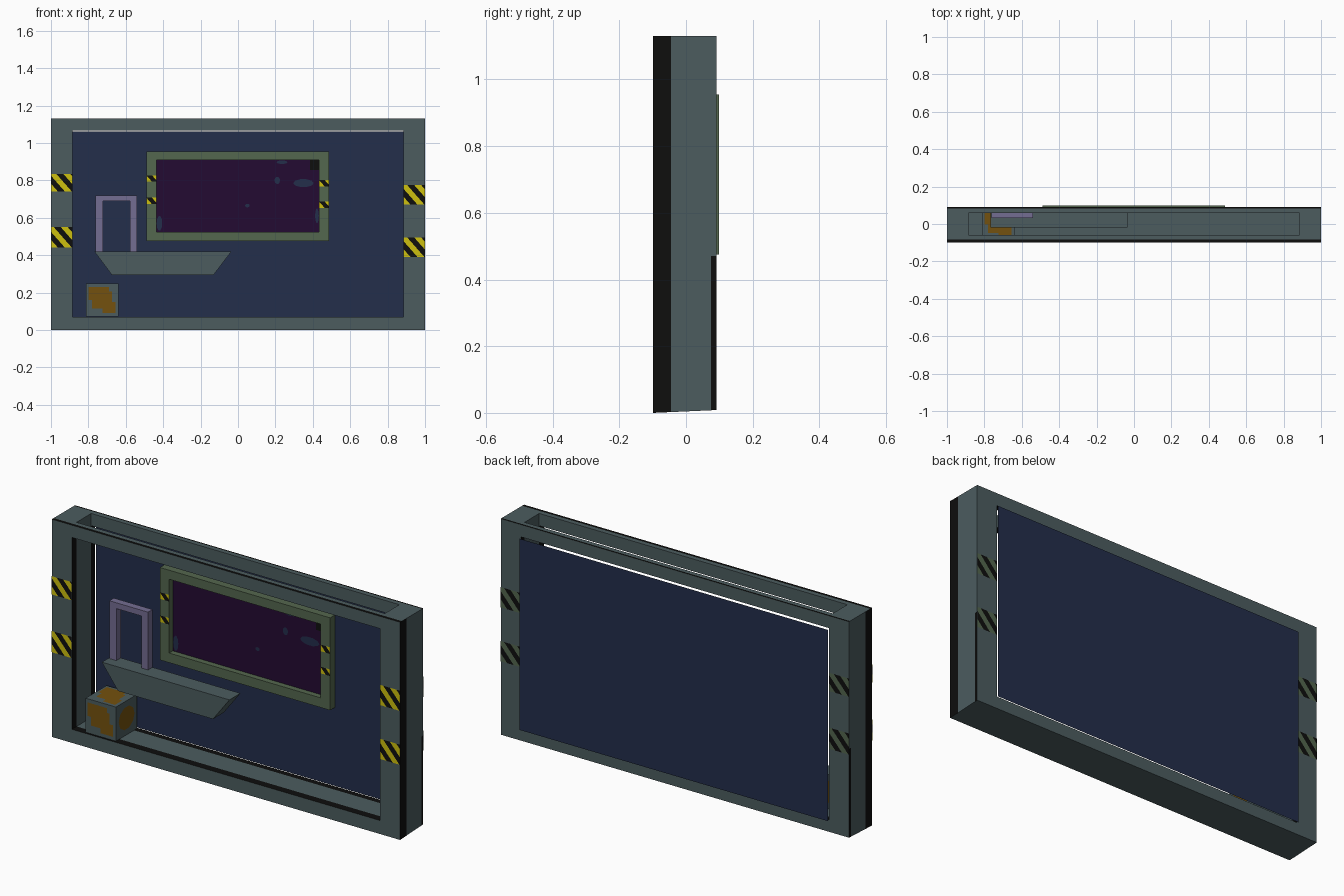
import bpy, bmesh, math
from mathutils import Vector

if "Cube" in bpy.data.objects:
    bpy.data.objects.remove(bpy.data.objects["Cube"])


def material(name, r, g, b):
    lin = lambda c: ((c / 255 + 0.055) / 1.055) ** 2.4 if c > 10 else c / 255 / 12.92
    m = bpy.data.materials.new(name)
    m.diffuse_color = (lin(r), lin(g), lin(b), 1)
    m.use_nodes = True
    m.node_tree.nodes["Principled BSDF"].inputs["Base Color"].default_value = m.diffuse_color
    return m


GREY = material("slate grey", 76, 92, 95)
BLACK = material("grime black", 14, 14, 13)
BLUE = material("wall blue", 35, 46, 75)
GREEN = material("window green", 84, 103, 78)
SCREEN = material("dark violet", 36, 11, 50)
LILAC = material("lilac", 116, 109, 146)
RUST = material("rust orange", 116, 81, 14)
YELLOW = material("warning yellow", 206, 192, 14)


def finish(name, bm, mats):
    me = bpy.data.meshes.new(name)
    bm.to_mesh(me)
    bm.free()
    for m in mats:
        me.materials.append(m)
    ob = bpy.data.objects.new(name, me)
    bpy.context.collection.objects.link(ob)
    return ob


def cells(name, xs, ys, zs, solid, mats, rule=None, warp=None):
    """Closed shell around the solid cells of a grid; no faces inside."""
    bm = bmesh.new()
    axes = (xs, ys, zs)
    cache = {}

    def vert(i):
        if i not in cache:
            cache[i] = bm.verts.new([axes[a][i[a]] for a in range(3)])
        return cache[i]

    def full(c):
        if any(c[a] < 0 or c[a] >= len(axes[a]) - 1 for a in range(3)):
            return False
        return solid(*[(axes[a][c[a]] + axes[a][c[a] + 1]) / 2 for a in range(3)])

    for i in range(len(xs) - 1):
        for j in range(len(ys) - 1):
            for k in range(len(zs) - 1):
                c = (i, j, k)
                if not full(c):
                    continue
                for a in range(3):
                    for s in (0, 1):
                        n = list(c)
                        n[a] += 2 * s - 1
                        if full(n):
                            continue
                        u, v = (a + 1) % 3, (a + 2) % 3
                        loop = []
                        for du, dv in ((0, 0), (1, 0), (1, 1), (0, 1)):
                            p = list(c)
                            p[a] += s
                            p[u] += du
                            p[v] += dv
                            loop.append(vert(tuple(p)))
                        f = bm.faces.new(loop if s else loop[::-1])
                        f.normal_update()
                        if rule:
                            f.material_index = rule(f.calc_center_median(), f.normal)
    if warp:
        for v in bm.verts:
            warp(v.co)
    return finish(name, bm, mats)


def sheet(name, pts, mat):
    bm = bmesh.new()
    bm.faces.new([bm.verts.new(p) for p in pts])
    return finish(name, bm, [mat])


def rect(name, x0, x1, z0, z1, y, mat):
    return sheet(name, [(x0, y, z0), (x1, y, z0), (x1, y, z1), (x0, y, z1)], mat)


def blob(name, x, z, rx, rz, y, mat):
    t = [2 * math.pi * i / 10 for i in range(10)]
    return sheet(name, [(x + rx * math.cos(a), y, z + rz * math.sin(a)) for a in t], mat)


def hazard(name, x0, x1, z0, z1, y, base, period, slope=1):
    """Flat plate cut into diagonal bands."""
    bm = bmesh.new()
    bm.faces.new([bm.verts.new(p) for p in
                  ((x0, y, z0), (x1, y, z0), (x1, y, z1), (x0, y, z1))])
    n = Vector((slope * 0.75, 0, 0.66))
    o = Vector((x0 if slope > 0 else x1, y, z0))
    for i in range(1, 12):
        bmesh.ops.bisect_plane(bm, geom=bm.verts[:] + bm.edges[:] + bm.faces[:],
                               plane_co=o + n * period / 2 * i, plane_no=n)
    for f in bm.faces:
        d = (f.calc_center_median() - o).dot(n)
        f.material_index = int(d / (period / 2)) % 2
    return finish(name, bm, [base, BLACK])


# Outer frame: open front, slot along the top, grimy edges
def frame_solid(x, y, z):
    if abs(x) > 0.885 or z < 0.07:
        return True
    return z > 1.066 and abs(y) > 0.06


def frame_grime(c, n):
    if abs(n.y) > 0.5 or n.z < -0.5 and c.z < 0.1:
        return 0
    if abs(n.x) > 0.5 and abs(c.x) > 0.95:
        return int(c.y < -0.045 or (c.y > 0.075 and c.z < 0.47))
    if n.z > 0.5 and c.z > 1.1:
        return int(c.y < -0.084 or c.y > 0.083)
    return int(c.y < -0.06 or c.y > 0.06)


def tilt_base(co):
    if co.z < 0.001:
        co.z = (co.y + 0.099) * 0.045


cells("outer_frame", [-1, -0.885, 0.885, 1],
      [-0.099, -0.084, -0.06, -0.045, 0.06, 0.075, 0.083, 0.091],
      [0, 0.07, 0.47, 1.066, 1.13], frame_solid, [GREY, BLACK], frame_grime, tilt_base)

# Back wall sheet, standing just behind the frame
rect("back_wall", -0.885, 0.885, 0.067, 1.06, 0.1, BLUE)

# Window surround and pane
cells("window_frame", [-0.49, -0.437, 0.433, 0.487], [0.06, 0.0995],
      [0.475, 0.525, 0.908, 0.955],
      lambda x, y, z: not (abs(x) < 0.3 and 0.53 < z < 0.9), [GREEN])
rect("window_pane", -0.437, 0.433, 0.525, 0.908, 0.09, SCREEN)
for i, (x, z, rx, rz) in enumerate(((0.235, 0.897, 0.03, 0.01), (0.35, 0.785, 0.055, 0.022),
                                    (0.21, 0.8, 0.015, 0.02), (-0.42, 0.57, 0.015, 0.04),
                                    (0.05, 0.665, 0.012, 0.01), (0.422, 0.61, 0.01, 0.04))):
    blob(f"pane_smudge_{i}", x, z, rx, rz, 0.089, BLUE)
rect("pane_dark_corner", 0.385, 0.433, 0.855, 0.908, 0.0885, BLACK)

# Small warning marks on the window surround
for i, (x0, x1, z) in enumerate(((-0.49, -0.437, 0.81), (-0.49, -0.437, 0.69),
                                 (0.433, 0.487, 0.785), (0.433, 0.487, 0.67))):
    hazard(f"window_mark_{i}", x0, x1, z - 0.017, z + 0.017, 0.059, YELLOW, 0.045)

# Warning stripes on both posts, front and back
for i, (x0, x1, z0, z1) in enumerate(((-1, -0.885, 0.74, 0.835), (-1, -0.885, 0.44, 0.55),
                                      (0.885, 1, 0.67, 0.775), (0.885, 1, 0.39, 0.495))):
    hazard(f"front_stripes_{i}", x0, x1, z0, z1, -0.1, YELLOW, 0.056)
    hazard(f"back_stripes_{i}", x0, x1, z0, z1, 0.092, GREEN, 0.056, -1)

# Shelf with tapered ends
bm = bmesh.new()
profile = ((-0.675, 0.295), (-0.13, 0.295), (-0.035, 0.42), (-0.768, 0.42))
face = bm.faces.new([bm.verts.new((x, -0.02, z)) for x, z in profile])
ext = bmesh.ops.extrude_face_region(bm, geom=[face])["geom"]
bmesh.ops.translate(bm, vec=(0, 0.09, 0),
                    verts=[g for g in ext if isinstance(g, bmesh.types.BMVert)])
bmesh.ops.recalc_face_normals(bm, faces=bm.faces[:])
finish("shelf", bm, [GREY])

# Lilac arch standing on the shelf
cells("arch", [-0.762, -0.722, -0.578, -0.54], [0.033, 0.07], [0.42, 0.69, 0.72],
      lambda x, y, z: z > 0.69 or not -0.72 < x < -0.58, [LILAC])

# Crate with rust patches on each side
X0, X1, Y0, Y1, Z0, Z1 = -0.812, -0.638, -0.09, 0.082, 0.071, 0.248
cells("crate", [X0, X1], [Y0, Y1], [Z0, Z1], lambda x, y, z: True, [GREY])
cx, cy, cz = (X0 + X1) / 2, (Y0 + Y1) / 2, (Z0 + Z1) / 2
patch = ((-0.075, 0.07), (-0.075, 0), (-0.055, 0), (-0.055, -0.045), (0.0, -0.045),
         (0.0, -0.07), (0.07, -0.07), (0.07, -0.01), (0.05, -0.01), (0.05, 0.045),
         (0.035, 0.045), (0.035, 0.07))
for s, tag in ((-1, "front"), (1, "back")):
    sheet(f"crate_rust_{tag}", [(cx + u, cy + s * 0.087, cz + v) for u, v in patch], RUST)
for s, tag in ((-1, "left"), (1, "right")):
    t = [2 * math.pi * i / 10 for i in range(10)]
    sheet(f"crate_rust_{tag}", [(cx + s * 0.088, cy + 0.065 * math.cos(a), cz + 0.06 * math.sin(a))
                                for a in t], RUST)
sheet("crate_rust_top", [(cx + u, cy + v, Z1 + 0.001) for u, v in patch], RUST)
